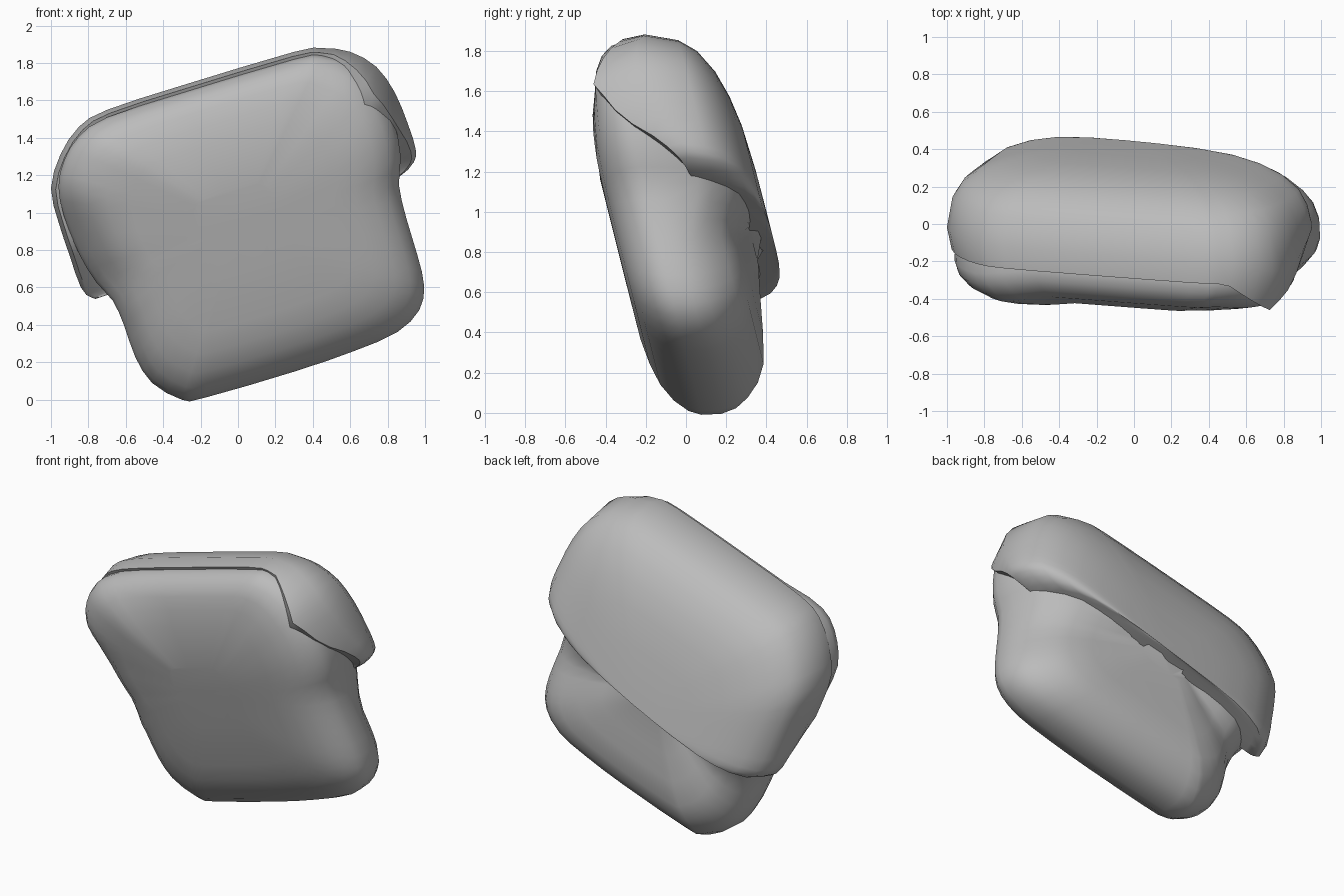
import bpy, bmesh, math
from mathutils import Vector

cube = bpy.data.objects.get("Cube")
if cube:
    bpy.data.objects.remove(cube)

grey = bpy.data.materials.new("plain grey")
grey.use_nodes = True
colour = (0.5, 0.5, 0.5, 1)
grey.diffuse_color = colour
grey.node_tree.nodes["Principled BSDF"].inputs["Base Color"].default_value = colour

LEAN = 0.25  # the whole pouch leans forward as it rises


def clamp(t):
    return min(1, max(0, t))


def height(p):
    """Distance above the slanted line of the flap's lower edge."""
    return (p.y - .85) - .36 * (p.x - .05)


def smooth_loop(pts):
    """Double the points of a closed outline with a soft in-between curve."""
    out, n = [], len(pts)
    for i in range(n):
        a, b, c, d = (Vector(pts[(i + k) % n]) for k in (-1, 0, 1, 2))
        out += [b, (b + c) * 0.5625 - (a + d) * 0.0625]
    return out


def pillow(name, outline, centre, profile, adjust):
    """Loft an outline through (depth, scale) rings, front to back."""
    bm = bmesh.new()
    mid = Vector(centre)
    rings = []
    for i, (depth, scale) in enumerate(profile):
        ring = []
        for p in outline:
            d, s = adjust(i, depth, scale, p)
            x, z = mid + (p - mid) * s
            ring.append(bm.verts.new((x, d - LEAN * (z - 0.9), z)))
        rings.append(ring)
    n = len(outline)
    for a, b in zip(rings, rings[1:]):
        for j in range(n):
            k = (j + 1) % n
            bm.faces.new((a[j], a[k], b[k], b[j]))
    bm.faces.new(rings[0])
    bm.faces.new(rings[-1])
    bmesh.ops.recalc_face_normals(bm, faces=bm.faces)
    mesh = bpy.data.meshes.new(name)
    bm.to_mesh(mesh)
    bm.free()
    mesh.materials.append(grey)
    obj = bpy.data.objects.new(name, mesh)
    bpy.context.collection.objects.link(obj)
    bpy.ops.object.select_all(action='DESELECT')
    obj.select_set(True)
    bpy.context.view_layer.objects.active = obj
    bpy.ops.object.shade_smooth_by_angle(angle=math.radians(50))


# Padded main body
body_outline = smooth_loop([
    (-.3, 0), (-.18, .01), (.3, .15), (.62, .26), (.85, .36), (.97, .48),
    (.995, .61), (.96, .77), (.9, .97), (.86, 1.15), (.87, 1.3), (.83, 1.5),
    (.74, 1.67), (.61, 1.79), (.45, 1.84), (.3, 1.82), (-.3, 1.64),
    (-.7, 1.51), (-.85, 1.41), (-.93, 1.28), (-.96, 1.14), (-.93, .98),
    (-.85, .78), (-.76, .63), (-.67, .53), (-.61, .4), (-.55, .23), (-.46, .09)])


def body_round(ring, depth, scale, p):
    """Soften the front's top edge, tuck the low corner, fill under the flap."""
    if depth > 0:
        return depth + .09 * clamp((height(p) + .25) / .25), scale
    top = .07 * clamp(height(p) / .5) * clamp((scale - .4) / .35)
    top *= 1 - .8 * clamp((abs(p.x) - .55) / .3)
    tuck = .08 * clamp((-.64 - p.x) / .12) * clamp((1.15 - p.y) / .3)
    return depth + top + tuck * clamp((scale - .72) / .2), scale


pillow("padded_body", body_outline, (0, .93), [
    (-.362, .25), (-.36, .6), (-.345, .73), (-.318, .84), (-.27, .925),
    (-.21, .98), (-.15, 1), (-.05, .995), (.03, .965), (.1, .91),
    (.17, .83), (.222, .73), (.257, .57), (.285, .4), (.32, .2)], body_round)

# Flap folded over the top and down the back
flap_outline = smooth_loop([
    (-.7, .56), (-.3, .72), (.3, .95), (.7, 1.12), (.86, 1.19), (.94, 1.27),
    (.95, 1.34), (.91, 1.47), (.84, 1.64), (.74, 1.78), (.6, 1.86),
    (.45, 1.88), (.3, 1.86), (-.3, 1.68), (-.7, 1.55), (-.85, 1.46),
    (-.95, 1.31), (-1, 1.13), (-.96, .95), (-.9, .77), (-.84, .6), (-.78, .545)])


def flap_rim(ring, depth, scale, p):
    """Front rim hugs one corner further forward and recedes along the sides."""
    if ring > 2:
        return depth, scale
    v = height(p)
    back = .2 * (1 - clamp(v / .35))
    ahead = clamp((p.x - .5) / .3) * clamp((v - .1) / .25) * clamp((1 - p.x) / .2)
    reach = (1, 1, .45)[ring]
    return depth + (back - .2 * ahead) * reach, scale - (0, .07, 0)[ring] * ahead


pillow("folded_flap", flap_outline, (.05, .85), [
    (-.04, .8), (-.08, .976), (.04, 1), (.2, .972), (.28, .92), (.345, .82),
    (.385, .7), (.41, .56), (.423, .35), (.426, .12)], flap_rim)
